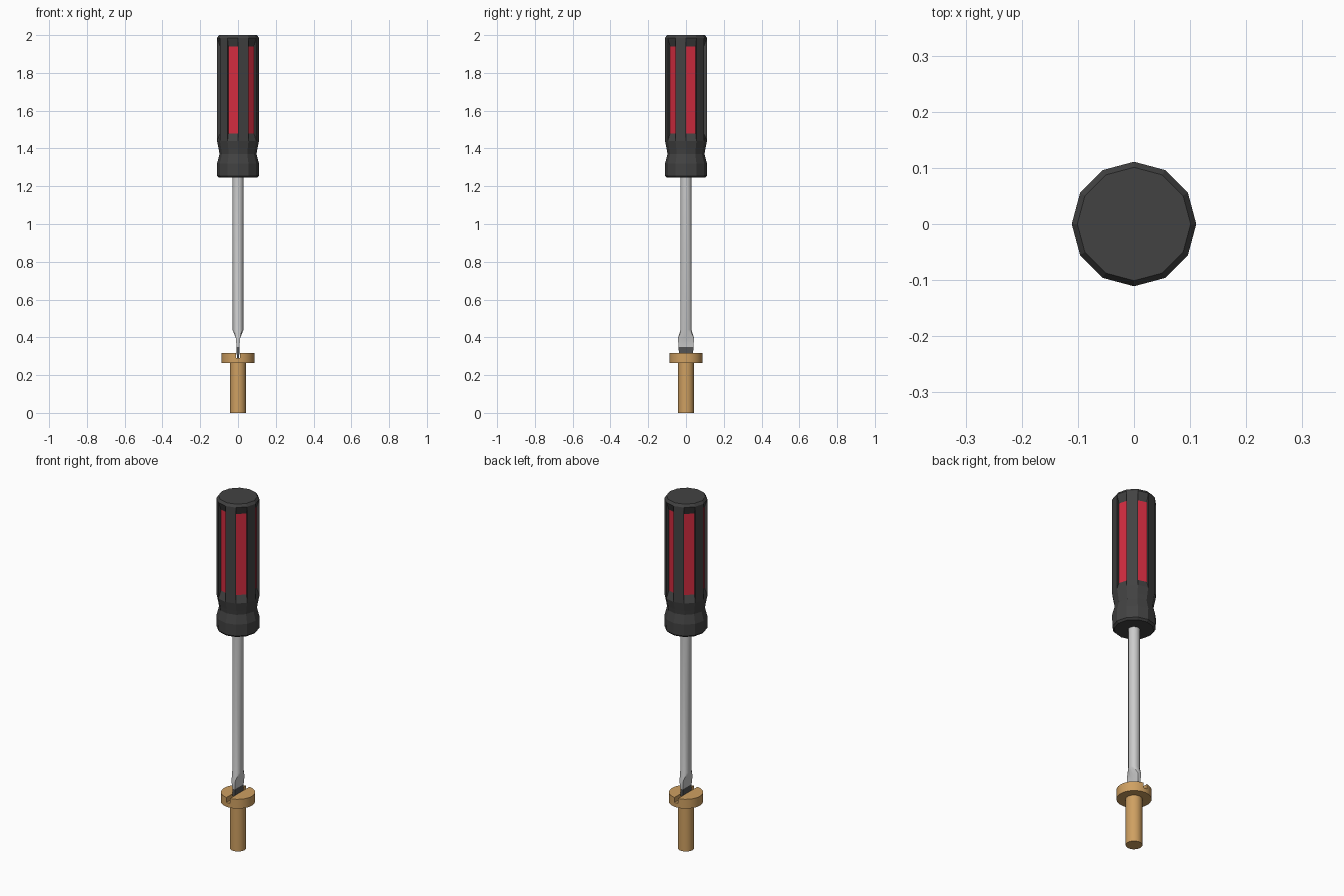
import bpy, bmesh
from math import sin, cos, pi, radians

if "Cube" in bpy.data.objects:
    bpy.data.objects.remove(bpy.data.objects["Cube"])


def material(name, rgb):
    m = bpy.data.materials.new(name)
    m.diffuse_color = (*rgb, 1)
    m.use_nodes = True
    m.node_tree.nodes["Principled BSDF"].inputs["Base Color"].default_value = m.diffuse_color
    return m


dark = material("dark_rubber", (0.055, 0.055, 0.055))
red = material("red_inlay", (0.65, 0.025, 0.05))
brass = material("brass", (0.62, 0.35, 0.12))
steel_dark = material("dark_steel", (0.09, 0.09, 0.09))


def loft(name, rings, mats=(), edit=None, smooth=False):
    """Skin a list of equal-length point rings and cap both ends."""
    bm = bmesh.new()
    loops = [[bm.verts.new(p) for p in ring] for ring in rings]
    n = len(loops[0])
    sides = []
    for a, b in zip(loops, loops[1:]):
        sides.append([bm.faces.new((a[i], a[(i + 1) % n], b[(i + 1) % n], b[i]))
                      for i in range(n)])
    bm.faces.new(loops[0][::-1])
    bm.faces.new(loops[-1])
    if edit:
        edit(bm, sides)
    bmesh.ops.recalc_face_normals(bm, faces=bm.faces)
    me = bpy.data.meshes.new(name)
    bm.to_mesh(me)
    bm.free()
    for m in mats:
        me.materials.append(m)
    ob = bpy.data.objects.new(name, me)
    bpy.context.collection.objects.link(ob)
    if smooth:
        bpy.ops.object.select_all(action='DESELECT')
        bpy.context.view_layer.objects.active = ob
        ob.select_set(True)
        bpy.ops.object.shade_smooth_by_angle(angle=radians(35))
    return ob


def circle(r, z, n=12, offset=0.0):
    return [(r * cos(2 * pi * i / n + offset), r * sin(2 * pi * i / n + offset), z)
            for i in range(n)]


def rectangle(hx, hy, z, n=12, offset=pi / 12):
    pts = []
    for x, y, _ in circle(1, 0, n, offset):
        k = max(abs(x), abs(y))
        pts.append((hx * x / k, hy * y / k, z))
    return pts


# Handle: twelve-sided, with six sunken red panels
GRIP_LOW, GRIP_HIGH = 1.44, 1.985
PANEL_LOW, PANEL_HIGH = 1.48, 1.94


def sink_panels(bm, sides):
    bm.normal_update()
    for face in sides[5][::2]:
        normal = face.normal.copy()
        panel = bmesh.ops.extrude_discrete_faces(bm, faces=[face])["faces"][0]
        panel.material_index = 1
        mid = (GRIP_LOW + GRIP_HIGH) / 2
        for v in panel.verts:
            v.co -= normal * 0.017
            v.co.z = PANEL_HIGH if v.co.z > mid else PANEL_LOW


handle_profile = [(0.100, 1.245), (0.110, 1.255), (0.111, 1.32), (0.098, 1.37),
                  (0.102, 1.395), (0.111, GRIP_LOW), (0.111, GRIP_HIGH), (0.101, 2.0)]
loft("handle", [circle(r, z) for r, z in handle_profile], (dark, red), sink_panels)

# Steel shaft flattening into the blade
loft("shaft", [circle(0.03, 1.26, offset=pi / 12), circle(0.03, 0.44, offset=pi / 12),
               rectangle(0.011, 0.043, 0.395), rectangle(0.008, 0.039, 0.35)], smooth=True)

# Darkened blade tip, seated in the screw slot
loft("blade_tip", [rectangle(0.008, 0.039, 0.35), rectangle(0.006, 0.037, 0.29)],
     (steel_dark,))

# Screw: shank and head in one turned piece
screw = loft("screw", [circle(0.042, 0, 24), circle(0.042, 0.265, 24),
                       circle(0.088, 0.265, 24), circle(0.088, 0.318, 24)],
             (brass,), smooth=True)

# Slot across the head
cutter = loft("slot_cutter", [rectangle(0.011, 0.15, 0.29), rectangle(0.011, 0.15, 0.40)])
cutter.hide_render = True
cutter.hide_set(True)
slot = screw.modifiers.new("slot", 'BOOLEAN')
slot.operation = 'DIFFERENCE'
slot.solver = 'EXACT'
slot.object = cutter
